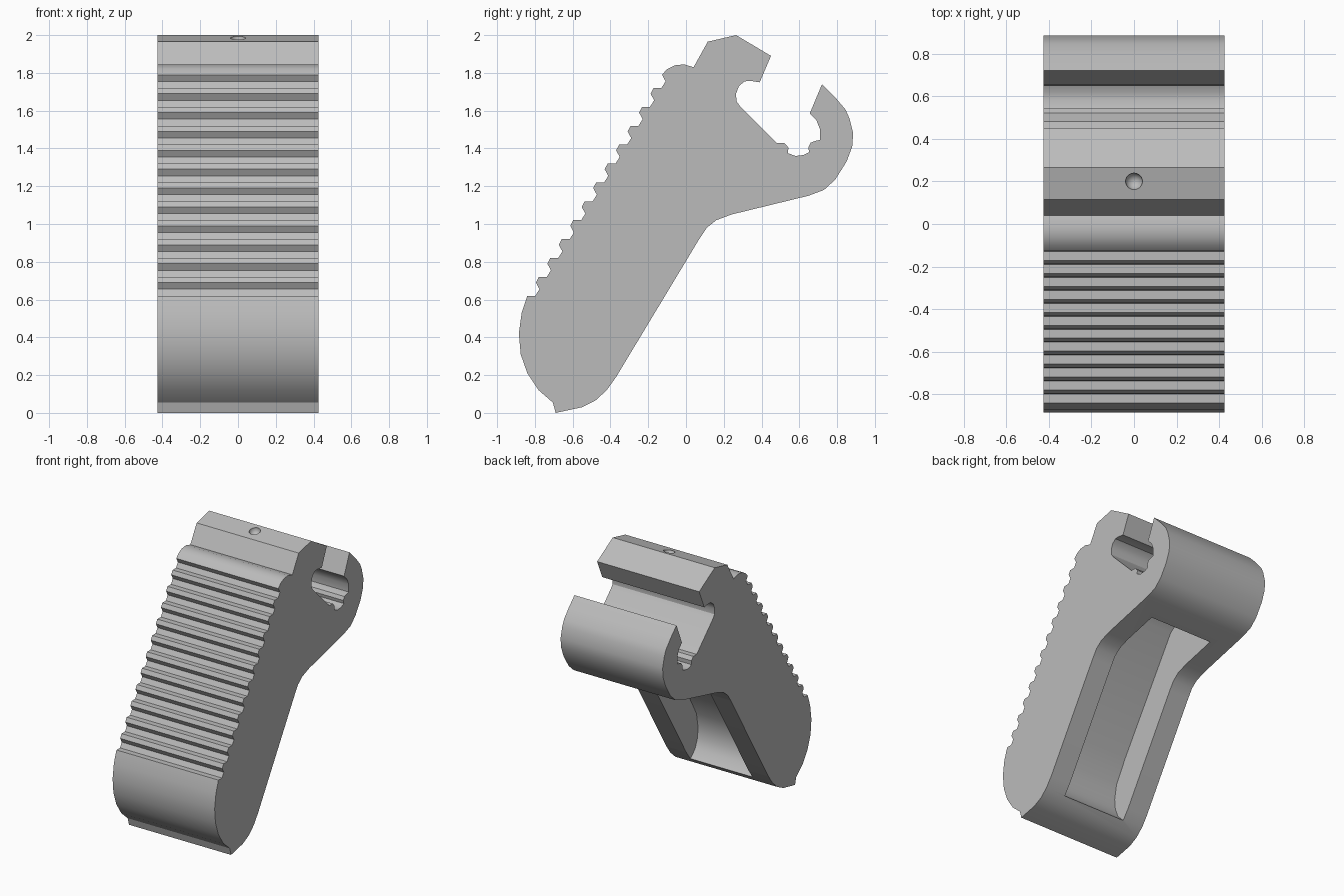
import bpy
import bmesh
import math

cube = bpy.data.objects.get("Cube")
if cube:
    bpy.data.objects.remove(cube, do_unlink=True)

HALF_WIDTH = 0.425
POCKET_HALF = 0.26

gray = bpy.data.materials.new("plain_gray")
gray.use_nodes = True
gray.diffuse_color = (0.5, 0.5, 0.5, 1)
gray.node_tree.nodes["Principled BSDF"].inputs["Base Color"].default_value = (0.5, 0.5, 0.5, 1)


def prism(name, profile, half):
    """Extrude a (y, z) outline symmetrically across x."""
    bm = bmesh.new()
    face = bm.faces.new([bm.verts.new((-half, y, z)) for y, z in profile])
    ext = bmesh.ops.extrude_face_region(bm, geom=[face])
    moved = [v for v in ext["geom"] if isinstance(v, bmesh.types.BMVert)]
    bmesh.ops.translate(bm, verts=moved, vec=(2 * half, 0, 0))
    bmesh.ops.recalc_face_normals(bm, faces=bm.faces[:])
    mesh = bpy.data.meshes.new(name)
    bm.to_mesh(mesh)
    bm.free()
    obj = bpy.data.objects.new(name, mesh)
    bpy.context.collection.objects.link(obj)
    mesh.materials.append(gray)
    return obj


def carve(target, cutter):
    """Subtract a cutter and remove it."""
    cutter.hide_render = True
    mod = target.modifiers.new("carve", "BOOLEAN")
    mod.operation = "DIFFERENCE"
    mod.solver = "EXACT"
    mod.object = cutter
    bpy.context.view_layer.objects.active = target
    bpy.ops.object.modifier_apply(modifier=mod.name)
    bpy.data.objects.remove(cutter, do_unlink=True)


# Smooth back of the grip and underside of the head
back = [(-0.69, 0), (-0.55, 0.03), (-0.48, 0.065), (-0.42, 0.12), (-0.37, 0.19),
        (0.07, 0.92), (0.11, 0.98), (0.16, 1.02), (0.24, 1.05), (0.65, 1.15)]

# Rounded lower jaw
jaw = [(0.73, 1.18), (0.79, 1.235), (0.85, 1.33), (0.88, 1.41), (0.885, 1.48),
       (0.865, 1.56), (0.845, 1.605), (0.79, 1.67), (0.72, 1.74)]

# Slot between the jaws, with two small bumps at the bottom
slot = [(0.655, 1.585), (0.69, 1.55), (0.71, 1.5), (0.71, 1.445), (0.685, 1.44),
        (0.66, 1.43), (0.647, 1.405), (0.652, 1.38), (0.62, 1.365), (0.58, 1.36),
        (0.54, 1.375), (0.542, 1.405), (0.52, 1.43), (0.48, 1.43), (0.285, 1.625),
        (0.267, 1.65), (0.265, 1.69), (0.28, 1.73), (0.31, 1.755), (0.34, 1.758), (0.39, 1.75)]

# Angular upper jaw and rounded shoulder
top = [(0.45, 1.89), (0.265, 2.0), (0.115, 1.965), (0.04, 1.83),
       (-0.01, 1.845), (-0.06, 1.84), (-0.1, 1.82)]

# Repeating grip teeth down the front
tooth = [(-0.127, 1.79), (-0.108, 1.755), (-0.13, 1.72), (-0.172, 1.72)]
teeth = [(y - 0.0607 * i, z - 0.1 * i) for i in range(12) for y, z in tooth]

# Bulging heel
heel = [(-0.87, 0.53), (-0.885, 0.42), (-0.875, 0.31), (-0.84, 0.21),
        (-0.78, 0.12), (-0.705, 0.055)]

body = prism("grip_body", back + jaw + slot + top + teeth + heel, HALF_WIDTH)

# Hollow pocket open to the back
pocket = prism("pocket_cutter", [
    (-0.42, 0.11), (-0.48, 0.17), (-0.508, 0.24), (-0.515, 0.32), (-0.495, 0.43),
    (-0.4, 0.6), (0.08, 1.37), (0.15, 1.42), (0.24, 1.42), (0.5, 1.11),
    (0.55, 0.95), (0.3, 0.5), (-0.3, 0.0)], POCKET_HALF)
carve(body, pocket)

# Small round dimple in the top of the upper jaw
bpy.ops.mesh.primitive_uv_sphere_add(segments=24, ring_count=12, radius=0.04,
                                     location=(0, 0.2, 1.985))
dimple = bpy.context.object
dimple.name = "dimple_cutter"
dimple.data.materials.append(gray)
carve(body, dimple)

bpy.ops.object.select_all(action="DESELECT")
body.select_set(True)
bpy.context.view_layer.objects.active = body
bpy.ops.object.shade_smooth_by_angle(angle=math.radians(30))
